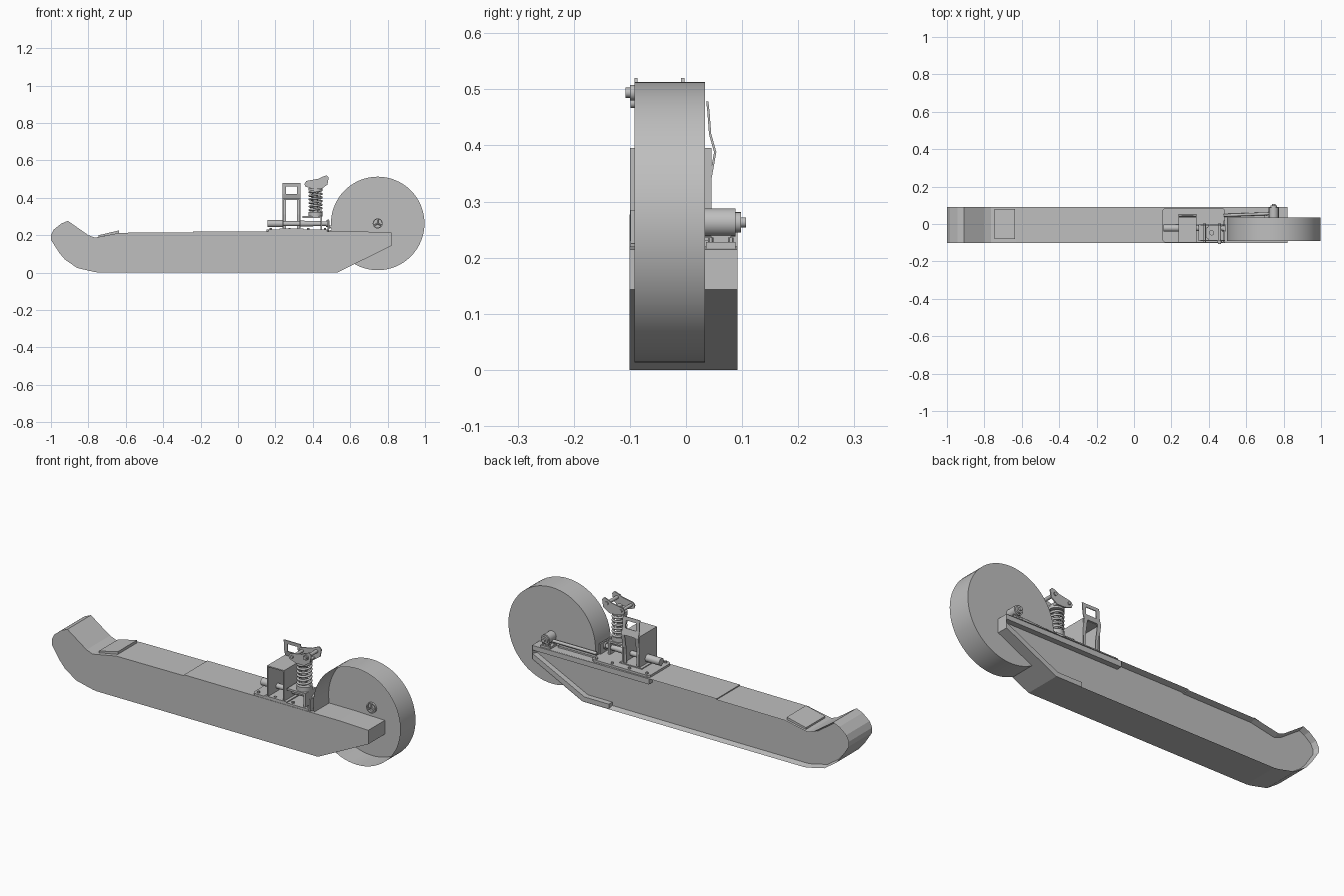
import bpy, bmesh, math
from mathutils import Vector, Matrix

if "Cube" in bpy.data.objects:
    bpy.data.objects.remove(bpy.data.objects["Cube"])

grey = bpy.data.materials.new("plain grey")
grey.diffuse_color = (0.52, 0.52, 0.52, 1)
grey.use_nodes = True
grey.node_tree.nodes["Principled BSDF"].inputs["Base Color"].default_value = grey.diffuse_color


def finish(name, bm, smooth=False):
    bmesh.ops.recalc_face_normals(bm, faces=bm.faces)
    me = bpy.data.meshes.new(name)
    bm.to_mesh(me)
    bm.free()
    me.materials.append(grey)
    ob = bpy.data.objects.new(name, me)
    bpy.context.collection.objects.link(ob)
    if smooth:
        bpy.ops.object.select_all(action='DESELECT')
        ob.select_set(True)
        bpy.context.view_layer.objects.active = ob
        bpy.ops.object.shade_smooth_by_angle(angle=math.radians(35))
    return ob


def prism_bm(pts, y0, y1):
    # extrude an (x, z) outline along y
    bm = bmesh.new()
    f = bm.faces.new([bm.verts.new((x, y0, z)) for x, z in pts])
    r = bmesh.ops.extrude_face_region(bm, geom=[f])
    vs = [g for g in r['geom'] if isinstance(g, bmesh.types.BMVert)]
    bmesh.ops.translate(bm, verts=vs, vec=(0, y1 - y0, 0))
    bmesh.ops.recalc_face_normals(bm, faces=bm.faces)
    return bm


def prism(name, pts, y0, y1):
    return finish(name, prism_bm(pts, y0, y1))


def box(name, x0, x1, y0, y1, z0, z1):
    return prism(name, [(x0, z0), (x1, z0), (x1, z1), (x0, z1)], y0, y1)


def cyl(name, a, b, r, n=24, r2=None):
    a, b = Vector(a), Vector(b)
    bm = bmesh.new()
    m = Matrix.Translation((a + b) / 2) @ (b - a).to_track_quat('Z', 'Y').to_matrix().to_4x4()
    bmesh.ops.create_cone(bm, cap_ends=True, segments=n, radius1=r,
                          radius2=r if r2 is None else r2, depth=(b - a).length, matrix=m)
    return finish(name, bm, True)


# ski-shaped body, with a recessed back panel
outline = [(-1, .20), (-1, .175), (-.955, .105), (-.925, .07), (-.86, .025), (-.765, .003), (-.74, 0),
           (.53, 0), (.82, .143), (.82, .215), (.65, .22), (-.24, .22), (-.24, .215),
           (-.63, .213), (-.765, .187), (-.80, .20), (-.91, .277), (-.945, .262), (-.985, .23)]
bm = prism_bm(outline, -.101, .092)
back = max(bm.faces, key=lambda f: f.calc_center_median().y)
bmesh.ops.inset_region(bm, faces=[back], thickness=.008, use_even_offset=True)
bmesh.ops.translate(bm, verts=list(back.verts), vec=(0, -.03, 0))
finish("ski_body", bm)

# thicker flanges at the rear of the recess
prism("upper_rear_flange", [(.15, .19), (.82, .19), (.82, .214), (.15, .219)], .06, .091)
prism("lower_rear_flange", [(.38, .001), (.53, .001), (.819, .144), (.819, .172), (.52, .026), (.38, .026)],
      .06, .091)

# pad on the slope behind the tip
prism("foot_pad", [(-.745, .191), (-.635, .212), (-.635, .226), (-.745, .2)], -.079, .079)

# wheel drum, open on the front
WX, WZ, WR = .747, .263, .25
bm = bmesh.new()
bmesh.ops.create_cone(bm, cap_ends=True, segments=64, radius1=WR, radius2=WR, depth=.126,
                      matrix=Matrix.Translation((WX, -.029, WZ)) @ Matrix.Rotation(math.pi / 2, 4, 'X'))
front = min(bm.faces, key=lambda f: f.calc_center_median().y)
bmesh.ops.delete(bm, geom=[front], context='FACES_ONLY')
finish("wheel_drum", bm, True)

# wheel hub: ring and spokes inside the drum
bm = bmesh.new()
n = 24
rings = [[bm.verts.new((WX + r * math.cos(2 * math.pi * i / n), y, WZ + r * math.sin(2 * math.pi * i / n)))
          for i in range(n)] for r, y in ((.027, .034), (.027, .024), (.022, .024), (.022, .034))]
for k in range(3):
    for i in range(n):
        j = (i + 1) % n
        bm.faces.new((rings[k][i], rings[k][j], rings[k + 1][j], rings[k + 1][i]))
finish("hub_ring", bm, True)
for i in range(3):
    t = math.radians(90 + 120 * i)
    cyl("hub_spoke", (WX, .028, WZ), (WX + .024 * math.cos(t), .028, WZ + .024 * math.sin(t)), .004, 8)

# axle housing, shaft and feet behind the wheel
cyl("axle_housing", (WX, .034, WZ), (WX, .088, WZ), .025)
cyl("axle_collar", (WX, .088, WZ), (WX, .098, WZ), .018)
cyl("axle_shaft", (WX, .098, WZ), (WX, .107, WZ), .009, 12)
box("axle_foot", .72, .775, .036, .088, .215, .228)
box("axle_web", .738, .756, .045, .08, .225, .245)
for x in (.728, .767):
    for y in (.044, .08):
        cyl("axle_bolt", (x, y, .225), (x, y, .236), .005, 6)
cyl("swing_arm", (.48, .046, .245), (WX, .056, .25), .008, 12)
box("side_rail", .49, .70, .036, .05, .218, .228)

# base plate with clipped corners
bm = bmesh.new()
c = .012
xs, ys = (.152, .487), (-.099, .085)
pts = [(xs[0] + c, ys[0]), (xs[1] - c, ys[0]), (xs[1], ys[0] + c), (xs[1], ys[1] - c),
       (xs[1] - c, ys[1]), (xs[0] + c, ys[1]), (xs[0], ys[1] - c), (xs[0], ys[0] + c)]
f = bm.faces.new([bm.verts.new((x, y, .218)) for x, y in pts])
r = bmesh.ops.extrude_face_region(bm, geom=[f])
bmesh.ops.translate(bm, verts=[g for g in r['geom'] if isinstance(g, bmesh.types.BMVert)], vec=(0, 0, .013))
finish("base_plate", bm)
for x in (.175, .275, .375, .465):
    for y in (-.083, .07):
        cyl("plate_bolt", (x, y, .23), (x, y, .239), .007, 6)

# open box bracket: two walls and a roof
for x in (.237, .329):
    box("bracket_wall", x, x + .006, -.1, .045, .23, .392)
box("bracket_roof", .237, .335, -.1, .045, .389, .395)
box("bracket_foot", .222, .35, -.1, .045, .23, .236)

# bent lever plate with a window
fold = [(.034, .23), (.036, .31), (.05, .388), (.041, .42), (.038, .46), (.036, .478)]
cols = (.237, .257, .316, .335)
bm = bmesh.new()
grid = [[bm.verts.new((x, y, z)) for x in cols] for y, z in fold]
for i in range(5):
    for j in range(3):
        opening = j == 1 and i in (0, 1, 3)
        if not opening:
            bm.faces.new((grid[i][j], grid[i][j + 1], grid[i + 1][j + 1], grid[i + 1][j]))
bmesh.ops.delete(bm, geom=[v for v in bm.verts if not v.link_faces], context='VERTS')
bmesh.ops.solidify(bm, geom=bm.faces[:], thickness=.004)
finish("lever_plate", bm)

# cross shaft through the bracket
cyl("cross_shaft_left", (.157, -.022, .262), (.24, -.022, .262), .019)
cyl("cross_shaft", (.24, -.022, .262), (.42, -.022, .262), .013)
cyl("cross_shaft_right", (.335, -.022, .262), (.47, -.022, .262), .016, 24, .012)
cyl("cross_shaft_end", (.47, -.022, .262), (.49, -.022, .262), .018)
box("shaft_support", .478, .486, -.099, .02, .225, .285)

# spring unit
SX, SY = .415, -.047
box("spring_seat", .345, .45, -.09, -.004, .292, .302)
box("spring_seat_post", .44, .45, -.09, -.004, .23, .3)
cyl("spring_cup", (SX, SY, .30), (SX, SY, .325), .038)
cyl("spring_rod", (SX, SY, .30), (SX, SY, .48), .014)
cyl("spring_cap", (SX, SY, .438), (SX, SY, .452), .038)
cu = bpy.data.curves.new("coil_spring", 'CURVE')
cu.dimensions = '3D'
cu.bevel_depth = .006
cu.bevel_resolution = 2
sp = cu.splines.new('POLY')
N, turns = 120, 6
sp.points.add(N)
for i, p in enumerate(sp.points):
    t = i / N
    a = 2 * math.pi * turns * t
    p.co = (SX + .032 * math.cos(a), SY + .032 * math.sin(a), .325 + .115 * t, 1)
cu.materials.append(grey)
spring = bpy.data.objects.new("coil_spring", cu)
bpy.context.collection.objects.link(spring)
bpy.ops.object.select_all(action='DESELECT')
spring.select_set(True)
bpy.context.view_layer.objects.active = spring
bpy.ops.object.convert(target='MESH')

# rocker plates and pins on top of the spring
rocker = [(.36, .46), (.40, .447), (.445, .447), (.478, .47), (.485, .508), (.473, .52),
          (.455, .514), (.43, .502), (.365, .49), (.355, .475)]
for y in (-.092, -.009):
    prism("rocker_plate", rocker, y, y + .006)
prism("rocker_bridge", [(.40, .447), (.445, .447), (.45, .46), (.395, .46)], -.088, -.005)
cyl("rocker_pin", (.457, -.108, .494), (.457, .002, .494), .009, 12)
cyl("rocker_pin_head", (.457, -.1, .494), (.457, -.09, .494), .014, 16)
cyl("rear_rocker_pin", (.376, -.099, .475), (.376, .002, .475), .008, 12)
